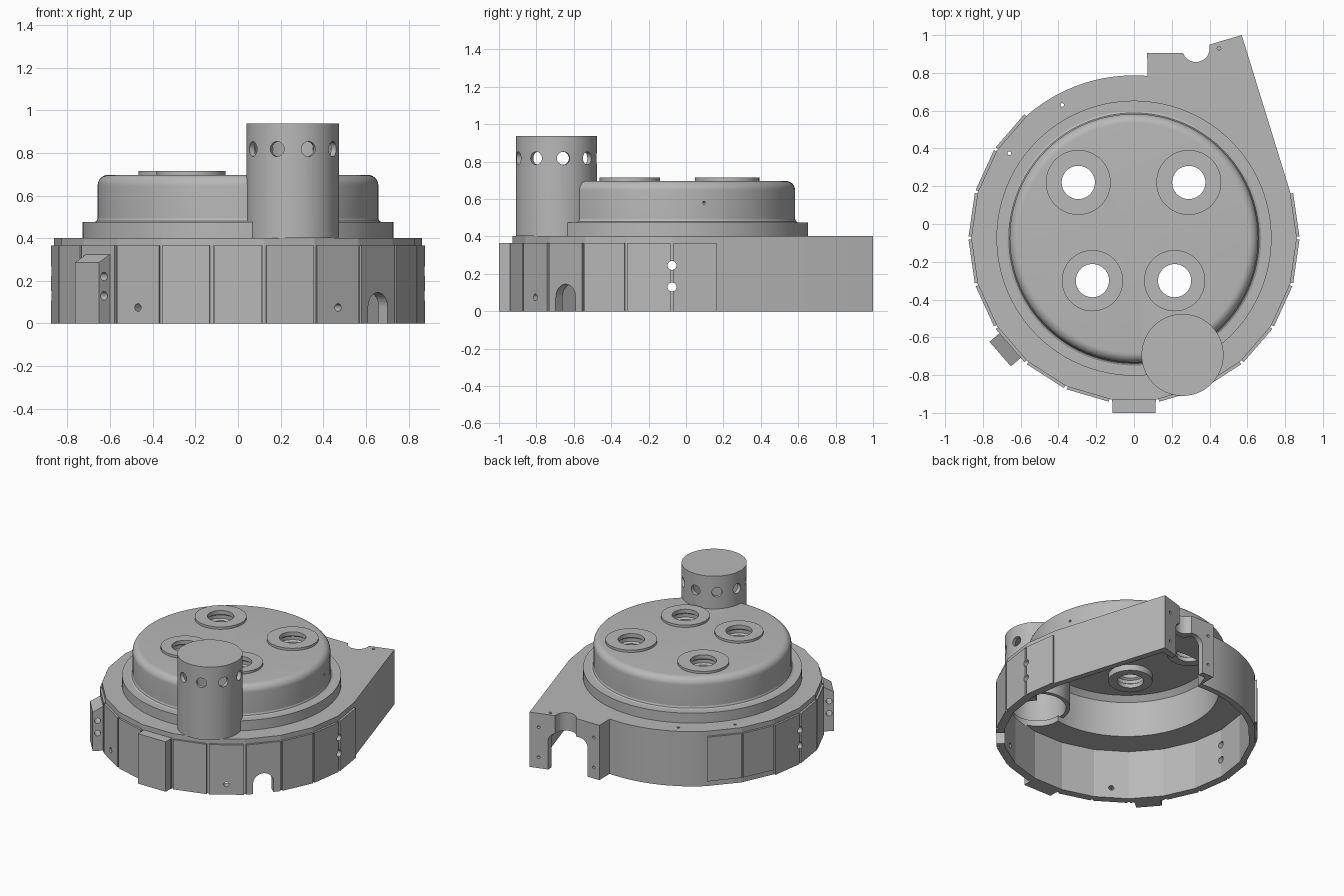
import bpy, bmesh
from math import sin, cos, pi, radians
from mathutils import Matrix, Vector

if "Cube" in bpy.data.objects:
    bpy.data.objects.remove(bpy.data.objects["Cube"])

grey = bpy.data.materials.new("plain grey")
grey.use_nodes = True
grey.diffuse_color = (0.48, 0.48, 0.48, 1)
grey.node_tree.nodes["Principled BSDF"].inputs["Base Color"].default_value = (0.48, 0.48, 0.48, 1)

CY = -0.075            # y of the round housing's centre
STEP = 2 * pi / 22     # angle of one wall facet


def finish(name, bm):
    bmesh.ops.recalc_face_normals(bm, faces=bm.faces)
    mesh = bpy.data.meshes.new(name)
    bm.to_mesh(mesh)
    bm.free()
    mesh.materials.append(grey)
    obj = bpy.data.objects.new(name, mesh)
    bpy.context.scene.collection.objects.link(obj)
    return obj


def add_prism(bm, pts, z0, z1, matrix=Matrix()):
    low = [bm.verts.new(matrix @ Vector((x, y, z0))) for x, y in pts]
    top = [bm.verts.new(matrix @ Vector((x, y, z1))) for x, y in pts]
    bm.faces.new(low[::-1])
    bm.faces.new(top)
    for i in range(len(pts)):
        k = (i + 1) % len(pts)
        bm.faces.new((low[i], low[k], top[k], top[i]))


def prism(name, pts, z0, z1, matrix=Matrix()):
    bm = bmesh.new()
    add_prism(bm, pts, z0, z1, matrix)
    return finish(name, bm)


def lathe(name, profile, x, y, steps=72):
    bm = bmesh.new()
    vs = [bm.verts.new((r, 0, z)) for r, z in profile]
    es = [bm.edges.new((a, b)) for a, b in zip(vs, vs[1:])]
    if profile[0][0] > 0:
        es.append(bm.edges.new((vs[-1], vs[0])))
    bmesh.ops.spin(bm, geom=vs + es, cent=(0, 0, 0), axis=(0, 0, 1),
                   angle=2 * pi, steps=steps)
    bmesh.ops.remove_doubles(bm, verts=bm.verts, dist=1e-5)
    bmesh.ops.translate(bm, verts=bm.verts, vec=(x, y, 0))
    return finish(name, bm)


def cut(cutter, *targets):
    cutter.hide_render = True
    for obj in targets:
        mod = obj.modifiers.new("cut", 'BOOLEAN')
        mod.operation = 'DIFFERENCE'
        mod.solver = 'EXACT'
        mod.object = cutter
        bpy.context.view_layer.objects.active = obj
        bpy.ops.object.modifier_apply(modifier=mod.name)
    bpy.data.objects.remove(cutter)


def shade(obj, degrees):
    obj.data.shade_smooth()
    obj.data.set_sharp_from_angle(angle=radians(degrees))


def circle(r, x=0, y=0, n=32):
    return [(x + r * cos(2 * pi * i / n), y + r * sin(2 * pi * i / n)) for i in range(n)]


def arch(w, h, r):
    """Door outline: half width w, height h, rounded top corners r."""
    arc = [pi / 2 * i / 8 for i in range(9)]
    right = [(w - r + r * cos(a), h - r + r * sin(a)) for a in arc]
    return [(w, -0.1)] + right + [(-x, y) for x, y in right[::-1]] + [(-w, -0.1)]


def polar(r, a):
    """Point around the housing, angle measured from the front towards +x."""
    return (r * sin(a), CY - r * cos(a))


def facing(a, origin):
    """Matrix whose local z points outward at angle a and local y points up."""
    d = Vector((sin(a), -cos(a), 0))
    return Matrix.Translation(origin) @ d.to_track_quat('Z', 'Y').to_matrix().to_4x4()


def radial(a, z, r=0.75):
    return facing(a, (*polar(r, a), z))


def housing_outline(r, wing):
    pts = [polar(r, (j + 0.5) * STEP) for j in range(6, -10, -1)]
    start, end = -8.5 * STEP, -pi - 0.082
    pts += [polar(r, start + (end - start) * i / 14) for i in range(1, 15)]
    return pts + wing


# Housing: faceted front, smooth back, pointed wing, open underneath
notch = [(0.328 + 0.073 * cos(a), 0.93 + 0.073 * sin(a))
         for a in [radians(200 + 15 * i) for i in range(11)]]
outer_wing = [(0.07, 0.905), (0.255, 0.905)] + notch + [(0.4, 0.95), (0.57, 1.0)]
inner_wing = [(0.11, 0.865), (0.23, 0.865), (0.26, 0.82), (0.4, 0.82),
              (0.44, 0.92), (0.54, 0.945)]
housing = prism("housing", housing_outline(0.862, outer_wing), 0, 0.402)
cut(prism("cavity", housing_outline(0.82, inner_wing), -0.1, 0.36), housing)
cut(prism("dome_opening", circle(0.615, 0, CY, 72), 0.3, 0.5), housing)

# Thin wall panels, one per facet
bm = bmesh.new()
for j in range(-8, 7):
    a0, a1 = (j - 0.5) * STEP + 0.009, (j + 0.5) * STEP - 0.009
    pts = [polar(0.855, a0), polar(0.876, a0), polar(0.876, a1), polar(0.855, a1)]
    add_prism(bm, pts, 0.04 if j < -6 else 0, 0.365)
panels = finish("wall_panels", bm)

# Front block and sloped side block
prism("front_block", [(-0.113, -1), (0.113, -1), (0.113, -0.92), (-0.113, -0.92)], 0, 0.366)
side_a = -3 * STEP
block = prism("side_block", [(0, 0.85), (0, 0.937), (0.285, 0.937), (0.335, 0.85)],
              -0.086, 0.086)
rot = Matrix(((0, 0, 1, 0), (0, -1, 0, CY), (1, 0, 0, 0), (0, 0, 0, 1)))
turn = Matrix.Translation((0, CY, 0)) @ Matrix.Rotation(side_a, 4, 'Z') @ Matrix.Translation((0, -CY, 0))
block.data.transform(turn @ rot)
bm = bmesh.new()
bm.from_mesh(block.data)
bmesh.ops.recalc_face_normals(bm, faces=bm.faces)
bm.to_mesh(block.data)
bm.free()
for z in (0.13, 0.22):
    cut(prism("block_hole", circle(0.02), -0.2, 0.2,
              facing(side_a + pi / 2, (*polar(0.905, side_a), z))), block)

# Openings in the wall
cut(prism("small_door", arch(0.07, 0.145, 0.07), 0, 0.2, radial(3 * STEP, 0)), housing, panels)
cut(prism("wing_door", arch(0.14, 0.27, 0.06), 0, 0.4, facing(pi, (0.305, 0.78, 0))), housing)
for side in (-1, 1):
    cut(prism("screw_hole", circle(0.018, n=16), 0, 0.2, radial(side * 2 * STEP, 0.075)),
        housing, panels)
    for z in (0.13, 0.245):
        cut(prism("seam_hole", circle(0.024, n=20), 0, 0.2, radial(side * pi / 2, z)),
            housing, panels)
for x in (0.115, 0.51):
    for z in (0.08, 0.3):
        cut(prism("wing_screw", circle(0.01, n=12), 0, 0.4, facing(pi, (x, 0.8, z))), housing)
for x, y in ((-0.38, 0.63), (-0.66, 0.375), (0.45, 0.93)):
    cut(prism("pin_hole", circle(0.01, x, y, 12), 0.3, 0.5), housing)

# Hollow dome with its base ring
fillet = [(0.608 + 0.05 * cos(a), 0.647 + 0.05 * sin(a)) for a in [pi / 16 * i for i in range(9)]]
dome = lathe("dome", [(0, 0.655), (0.58, 0.655), (0.615, 0.62), (0.615, 0.4), (0.728, 0.4),
                      (0.728, 0.475), (0.674, 0.475), (0.663, 0.481), (0.658, 0.493)]
             + fillet + [(0, 0.697)], 0, CY, 96)
cut(prism("dome_pin", circle(0.008, n=12), 0, 0.4, radial(radians(105), 0.58, 0.5)), dome)

# Four round ports through the dome roof
for x, y, r in ((-0.295, 0.22, 0.172), (0.29, 0.22, 0.172),
                (-0.22, -0.3, 0.162), (0.215, -0.3, 0.162)):
    cut(prism("port_hole", circle(0.12, x, y), 0.6, 0.8), dome)
    port = lathe("port", [(0.088, 0.61), (0.147, 0.61), (0.147, 0.69), (r, 0.69), (r, 0.714),
                          (0.088, 0.714), (0.088, 0.685), (0.102, 0.675), (0.102, 0.65),
                          (0.088, 0.64)], x, y, 48)
    shade(port, 20)

# Hollow chimney with a ring of vents
px, py = 0.257, -0.693
cut(prism("chimney_gap", circle(0.2, px, py, 48), 0.39, 0.9), dome)
cut(prism("chimney_floor_gap", circle(0.17, px, py, 48), 0.35, 0.5), housing)
chimney = lathe("chimney", [(0, 0.905), (0.19, 0.905), (0.19, 0.402), (0.217, 0.402),
                            (0.217, 0.937), (0, 0.937)], px, py)
for i in range(9):
    cut(prism("vent", circle(0.035, n=24), 0.1, 0.3,
              facing(radians(20 + 40 * i), (px, py, 0.818))), chimney)

shade(dome, 20)
shade(chimney, 20)
shade(housing, 10)
